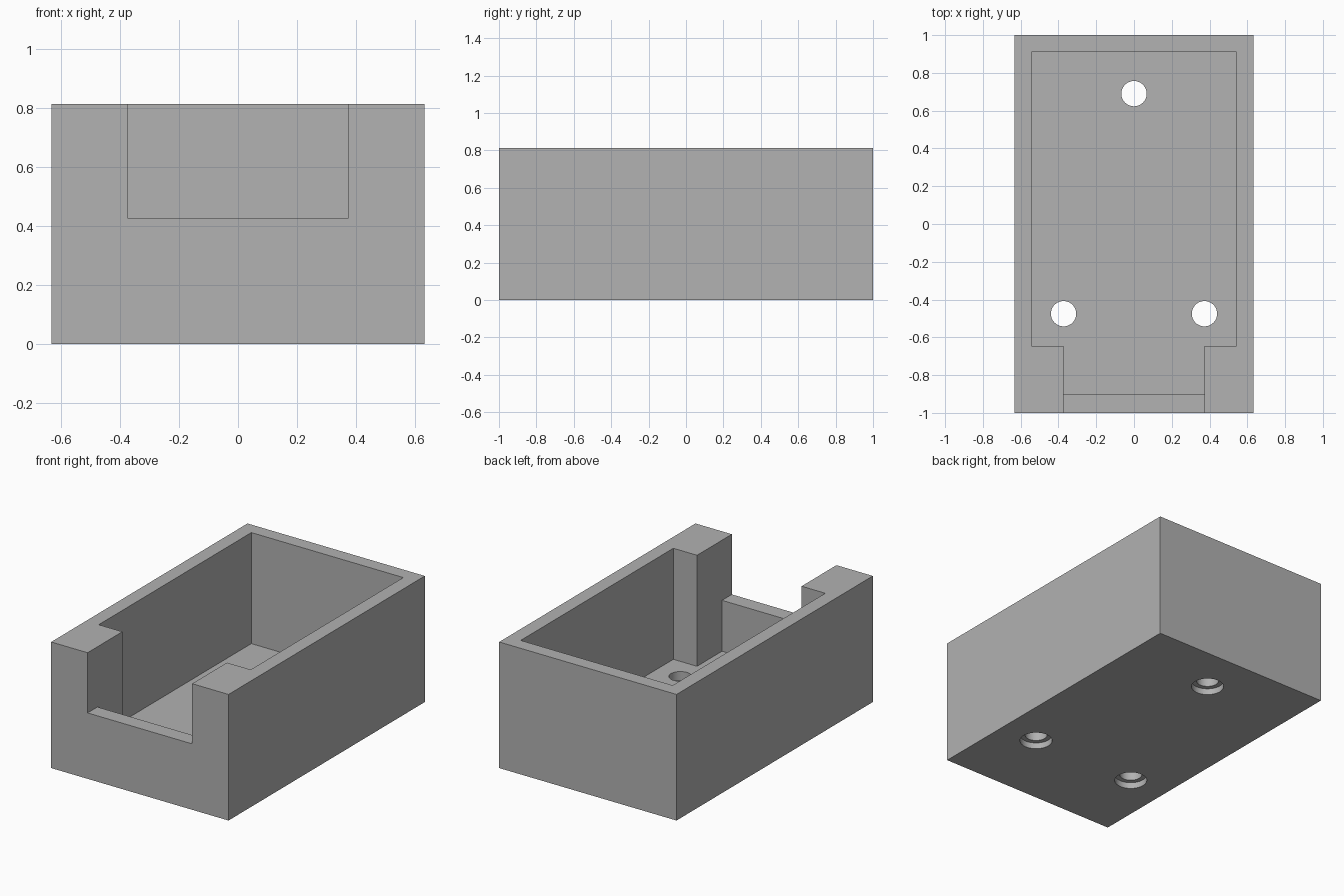
import bpy
import bmesh

if "Cube" in bpy.data.objects:
    bpy.data.objects.remove(bpy.data.objects["Cube"], do_unlink=True)

WIDTH, LENGTH, HEIGHT = 1.265, 2.0, 0.813
FLOOR, SILL = 0.097, 0.425
ABOVE = HEIGHT + 0.1

grey = bpy.data.materials.new("plain grey")
grey.use_nodes = True
grey.diffuse_color = (0.445, 0.445, 0.445, 1)
grey.node_tree.nodes["Principled BSDF"].inputs["Base Color"].default_value = grey.diffuse_color


def link(name, bm):
    bmesh.ops.recalc_face_normals(bm, faces=bm.faces)
    mesh = bpy.data.meshes.new(name)
    bm.to_mesh(mesh)
    bm.free()
    mesh.materials.append(grey)
    obj = bpy.data.objects.new(name, mesh)
    bpy.context.collection.objects.link(obj)
    return obj


def prism(name, outline, z0, z1):
    bm = bmesh.new()
    face = bm.faces.new([bm.verts.new((x, y, z0)) for x, y in outline])
    top = bmesh.ops.extrude_face_region(bm, geom=[face])["geom"]
    verts = [v for v in top if isinstance(v, bmesh.types.BMVert)]
    bmesh.ops.translate(bm, verts=verts, vec=(0, 0, z1 - z0))
    return link(name, bm)


def rectangle(hx, y0, y1):
    return [(-hx, y0), (hx, y0), (hx, y1), (-hx, y1)]


def cylinder(name, x, y, radius, z0, z1):
    bm = bmesh.new()
    bmesh.ops.create_cone(bm, cap_ends=True, segments=48, radius1=radius,
                          radius2=radius, depth=z1 - z0)
    bmesh.ops.translate(bm, verts=bm.verts, vec=(x, y, (z0 + z1) / 2))
    return link(name, bm)


def cut(target, cutter):
    mod = target.modifiers.new("cut", "BOOLEAN")
    mod.operation = "DIFFERENCE"
    mod.solver = "EXACT"
    mod.object = cutter
    cutter.hide_render = True
    bpy.context.view_layer.objects.active = target
    bpy.ops.object.modifier_apply(modifier=mod.name)
    bpy.data.objects.remove(cutter, do_unlink=True)


# Solid block
tray = prism("open_tray", rectangle(WIDTH / 2, -LENGTH / 2, LENGTH / 2), 0, HEIGHT)

# Main cavity narrowing to a channel at the front
half = [(0.373, -0.9), (0.373, -0.645), (0.542, -0.645), (0.542, 0.91)]
outline = half + [(-x, y) for x, y in reversed(half)]
cut(tray, prism("cavity_cutter", outline, FLOOR, ABOVE))

# Front opening above the sill
cut(tray, prism("notch_cutter", rectangle(0.373, -1.1, -0.8), SILL, ABOVE))

# Screw holes, counterbored from underneath
for x, y in [(0, 0.69), (-0.373, -0.475), (0.373, -0.475)]:
    cut(tray, cylinder("hole_cutter", x, y, 0.067, -0.1, 0.2))
    cut(tray, cylinder("counterbore_cutter", x, y, 0.097, -0.1, 0.04))

# Smooth hole walls, sharp edges elsewhere
bpy.ops.object.select_all(action="DESELECT")
tray.select_set(True)
bpy.context.view_layer.objects.active = tray
bpy.ops.object.shade_smooth_by_angle(angle=0.52)
